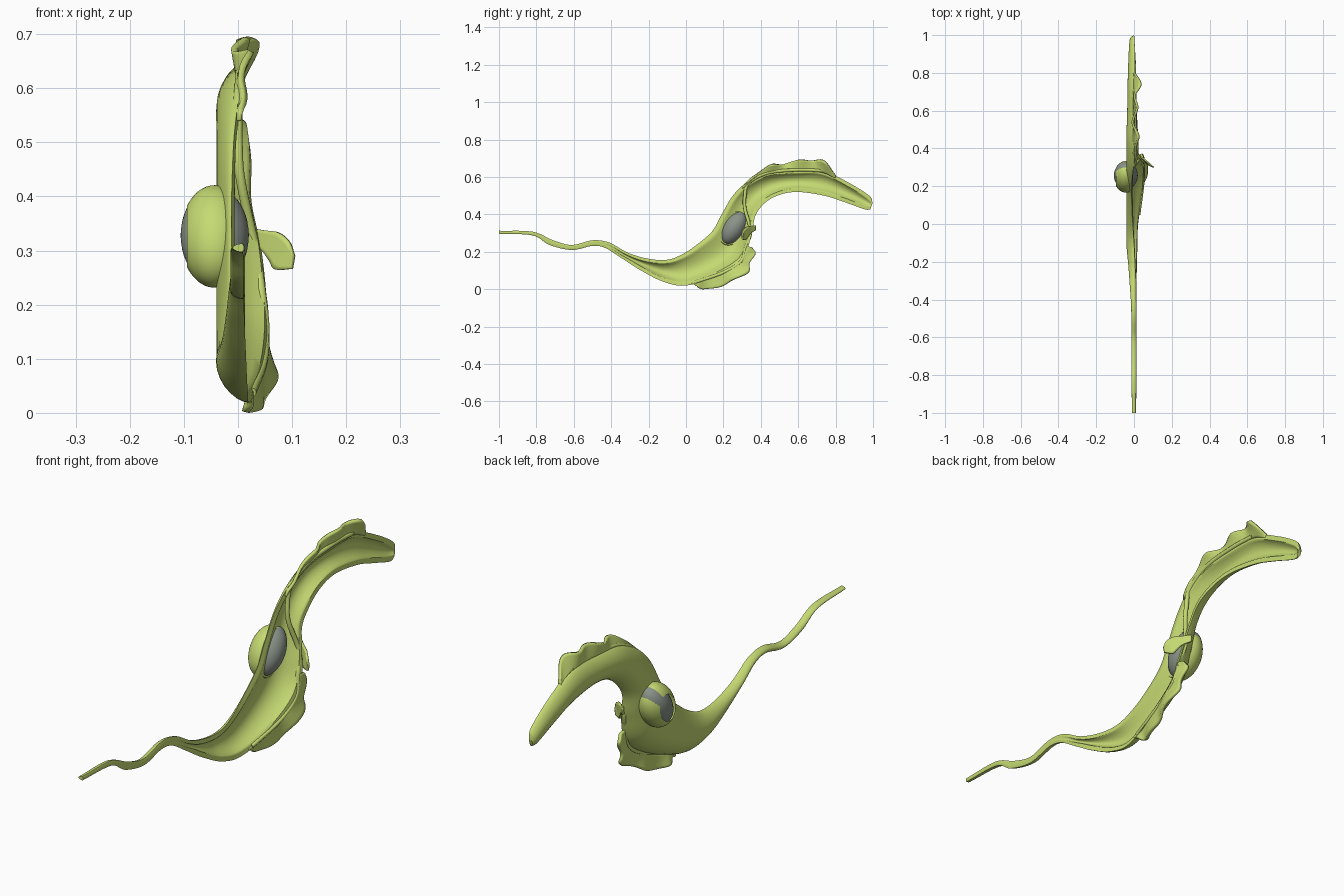
import bpy, bmesh, math
from mathutils import Vector, Matrix

if "Cube" in bpy.data.objects:
    bpy.data.objects.remove(bpy.data.objects["Cube"])


def material(name, rgb):
    m = bpy.data.materials.new(name)
    m.diffuse_color = (*rgb, 1)
    m.use_nodes = True
    m.node_tree.nodes["Principled BSDF"].inputs["Base Color"].default_value = m.diffuse_color
    return m


GREEN = material("yellow_green", (0.56, 0.70, 0.17))
GREY = material("nucleus_grey", (0.25, 0.29, 0.25))


def finish(bm, name, mat, angle=45):
    bmesh.ops.recalc_face_normals(bm, faces=bm.faces)
    me = bpy.data.meshes.new(name)
    bm.to_mesh(me)
    bm.free()
    ob = bpy.data.objects.new(name, me)
    bpy.context.collection.objects.link(ob)
    me.materials.append(mat)
    bpy.ops.object.select_all(action='DESELECT')
    ob.select_set(True)
    bpy.context.view_layer.objects.active = ob
    bpy.ops.object.shade_smooth_by_angle(angle=math.radians(angle))
    return ob


def spline(points, n):
    """Catmull-Rom through the points, n steps per span."""
    p = [Vector(q) for q in points]
    p = [2 * p[0] - p[1]] + p + [2 * p[-1] - p[-2]]
    out = []
    for i in range(1, len(p) - 2):
        for k in range(n):
            t = k / n
            a, b, c, d = p[i - 1:i + 3]
            out.append(0.5 * (2 * b + (c - a) * t + (2 * a - 5 * b + 4 * c - d) * t * t
                              + (3 * b - a - 3 * c + d) * t ** 3))
    return out + [p[-2]]


def loft(bm, rings, closed):
    vs = [[bm.verts.new(q) for q in r] for r in rings]
    n = len(vs[0])
    for r, s in zip(vs, vs[1:]):
        for j in range(n if closed else n - 1):
            k = (j + 1) % n
            bm.faces.new((r[j], r[k], s[k], s[j]))
    if closed:
        bm.faces.new(vs[0])
        bm.faces.new(vs[-1])


# Body: sliced-open hollow shell, from tail tip to head (x, y, z of both rims)
upper = [(.008, -1, .313), (.01, -.82, .308), (.01, -.71, .262), (.01, -.61, .237),
         (.01, -.5, .262), (.01, -.41, .25), (.01, -.31, .195), (.005, -.2, .163),
         (0, -.1, .158), (-.005, -.02, .187), (-.01, .06, .24), (-.012, .14, .31),
         (-.012, .185, .39), (-.008, .25, .5), (0, .33, .575), (.005, .44, .625),
         (.005, .6, .64), (.005, .73, .635), (.005, .87, .57), (.003, .98, .5),
         (0, .998, .462)]
lower = [(.008, -1, .297), (.01, -.82, .288), (.01, -.73, .237), (.01, -.61, .21),
         (.01, -.5, .232), (.01, -.43, .22), (.012, -.35, .17), (.015, -.24, .1),
         (.018, -.12, .04), (.022, 0, .02), (.045, .16, .07), (.055, .3, .16),
         (.045, .35, .29), (.025, .37, .39), (.025, .42, .46), (.02, .5, .505),
         (.015, .6, .52), (.012, .74, .5), (.01, .85, .465), (.003, .955, .428),
         (0, .985, .427)]
back = spline([(b, h, 0) for b, h in
               [(-.01, 0)] + [(-.014, 0)] * 4 + [(-.016, .1), (-.022, .4), (-.03, .8)]
               + [(-.04, 1)] * 8 + [(-.036, 1), (-.034, 1), (-.03, 1), (-.024, .9), (-.012, 0)]], 6)
N = 14
rings = []
for a, b, c in zip(spline(upper, 6), spline(lower, 6), back):
    width = (b - a).length
    rim = min(.3, .017 / width)
    ring = []

    def floor_x(s):
        rx = a.x + (b.x - a.x) * s
        return rx - (rx - c.x) * max(0, math.sin(math.pi * s)) ** .55

    for i in range(N + 1):                       # outer skin
        s = .5 - .5 * math.cos(math.pi * i / N)
        q = a.lerp(b, s)
        ring.append((floor_x(s), q.y, q.z))
    for i in range(N + 1):                       # inner skin, back again
        v = .5 + .5 * math.cos(math.pi * i / N)
        q = a.lerp(b, rim + (1 - 2 * rim) * v)
        deep = min(floor_x(v) + .014, q.x)
        h = max(0, min(1, c.y))
        ring.append((q.x + (deep - q.x) * h + .003 * (1 - h), q.y, q.z))
    rings.append(ring)
bm = bmesh.new()
loft(bm, rings, True)
finish(bm, "body_shell", GREEN, 50)


# Undulating membrane sheets
def sheet(name, inner, outer, thick, ripple=0.0):
    rows = []
    for i, (a, b) in enumerate(zip(spline(inner, 6), spline(outer, 6))):
        row = []
        for k in range(7):
            q = a.lerp(b, k / 6)
            q.x += ripple * math.sin(i * .55) * k / 6
            row.append(q)
        rows.append(row)
    bm = bmesh.new()
    loft(bm, rows, False)
    ob = finish(bm, name, GREEN)
    mod = ob.modifiers.new("thickness", 'SOLIDIFY')
    mod.thickness = thick
    mod.offset = 0


sheet("lower_membrane",
      [(.02, .03, .035), (.025, .07, .045), (.03, .11, .055), (.04, .17, .08), (.045, .22, .105),
       (.05, .26, .13), (.05, .29, .155), (.05, .31, .19), (.045, .325, .23)],
      [(.015, .05, .03), (.02, .07, .006), (.02, .11, .002), (.045, .19, .014), (.06, .25, .05),
       (.065, .335, .09), (.045, .34, .14), (.045, .372, .19), (.04, .352, .225)], .012, .006)
sheet("upper_membrane",
      [(0, .30, .54), (0, .37, .588), (0, .44, .617), (0, .52, .63), (0, .6, .632),
       (0, .68, .63), (0, .74, .622), (0, .8, .595)],
      [(0, .305, .555), (.01, .37, .61), (.02, .45, .665), (.0, .52, .668), (.01, .6, .692),
       (.008, .67, .688), (.028, .735, .688), (.01, .8, .612)], .012, .008)
sheet("crossing_flap",
      [(.02, .372, .342), (.05, .345, .337), (.075, .325, .333), (.095, .306, .315), (.104, .3, .29)],
      [(.02, .37, .315), (.045, .345, .3), (.06, .33, .28), (.07, .318, .265), (.1, .302, .266)], .008)


# Flagellum ridge crossing the body and following the membrane root
def tube(name, pts, r):
    path = spline(pts, 6)
    rings = []
    for i, q in enumerate(path):
        t = (path[min(i + 1, len(path) - 1)] - path[max(i - 1, 0)]).normalized()
        u = t.cross(Vector((1, 0, 0))).normalized()
        w = t.cross(u)
        rings.append([q + r * (math.cos(g) * u + math.sin(g) * w)
                      for g in (k * math.tau / 10 for k in range(10))])
    bm = bmesh.new()
    loft(bm, rings, True)
    finish(bm, name, GREEN)


tube("flagellum_ridge", [(.004, .72, .635), (.005, .6, .638), (.004, .44, .623), (0, .335, .568),
                         (0, .315, .5), (.005, .315, .43), (.03, .345, .31), (.042, .32, .23),
                         (.05, .295, .15), (.045, .2, .09), (.025, .05, .038)], .009)


# Nucleus and the green swelling around it, open at both ends
def ellipsoid(name, mat, centre, radii, lo=-9, hi=9):
    bm = bmesh.new()
    bmesh.ops.create_uvsphere(bm, u_segments=40, v_segments=24, radius=1)
    m = (Matrix.Translation(centre) @ Matrix.Rotation(math.radians(-33), 4, 'X')
         @ Matrix.Diagonal((*radii, 1)))
    bmesh.ops.transform(bm, matrix=m, verts=bm.verts)
    for x, n in ((lo, -1), (hi, 1)):
        bmesh.ops.bisect_plane(bm, geom=bm.verts[:] + bm.edges[:] + bm.faces[:],
                               plane_co=(x, 0, 0), plane_no=(n, 0, 0), clear_outer=True)
    return finish(bm, name, mat)


ellipsoid("nucleus", GREY, (-.043, .257, .328), (.063, .06, .098))
ellipsoid("nucleus_swelling", GREEN, (-.043, .25, .326), (.064, .075, .102), -.094, -.02)
